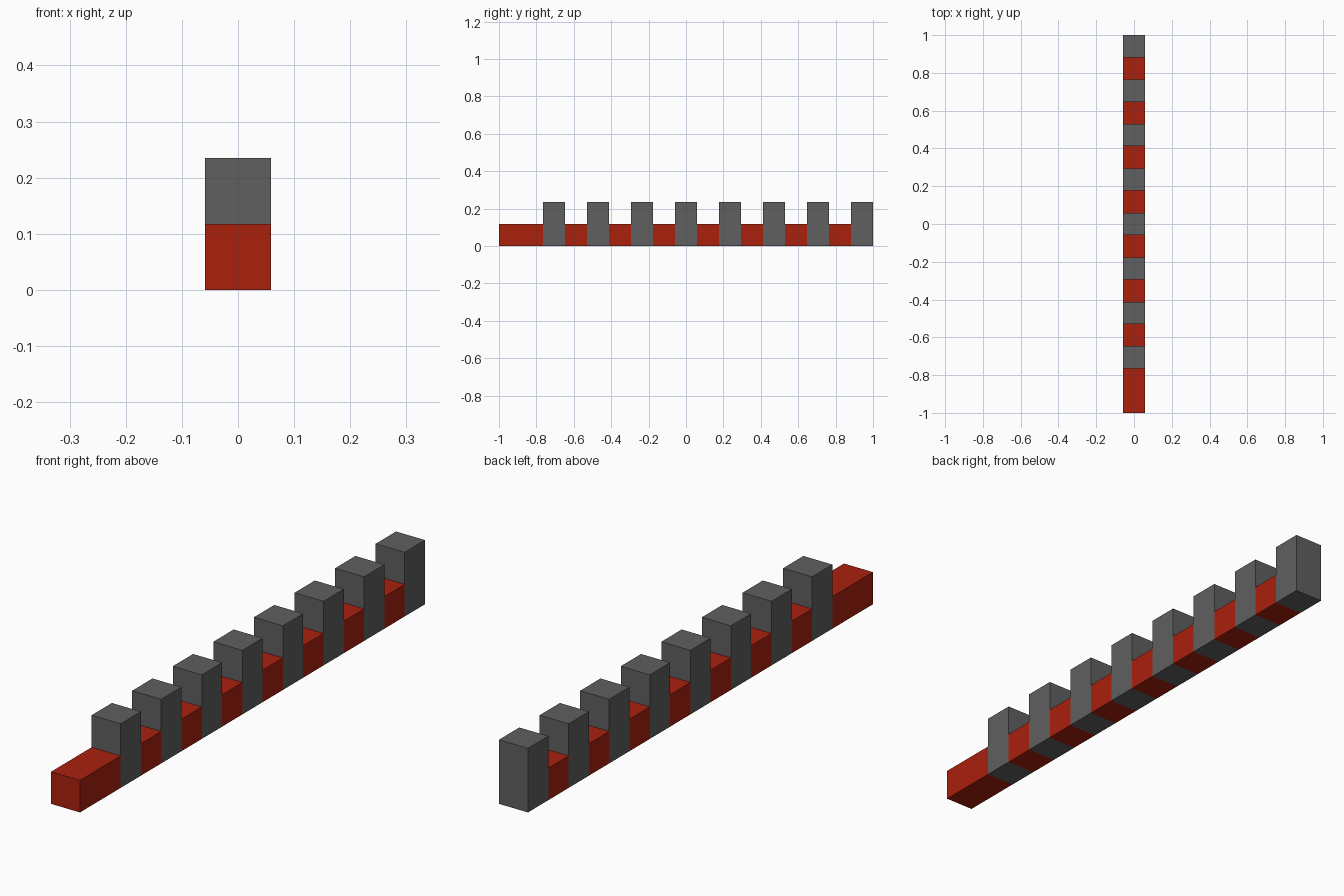
import bpy
import bmesh
from mathutils import Matrix, Vector

cube = bpy.data.objects.get("Cube")
if cube:
    bpy.data.objects.remove(cube, do_unlink=True)

UNIT = 2 / 17  # the wall is seventeen block widths long


def make_material(name, color):
    mat = bpy.data.materials.new(name)
    mat.use_nodes = True
    mat.diffuse_color = color
    mat.node_tree.nodes["Principled BSDF"].inputs["Base Color"].default_value = color
    return mat


red = make_material("brick red", (0.40, 0.015, 0.004, 1))
grey = make_material("stone grey", (0.115, 0.115, 0.115, 1))


def block(name, start, length, height, mat):
    """Box standing on the ground; start, length and height in block units."""
    size = Vector((1, length, height)) * UNIT
    center = Vector((0, -1 + (start + length / 2) * UNIT, size.z / 2))
    bm = bmesh.new()
    bmesh.ops.create_cube(bm, size=1, matrix=Matrix.LocRotScale(None, None, size))
    mesh = bpy.data.meshes.new(name)
    bm.to_mesh(mesh)
    bm.free()
    mesh.materials.append(mat)
    obj = bpy.data.objects.new(name, mesh)
    obj.location = center
    bpy.context.collection.objects.link(obj)


# Long low block at the front end
block("front_low_block", 0, 2, 1, red)

# Tall posts, with low blocks filling the gaps between them
for i in range(8):
    block(f"tall_post_{i + 1}", 2 + 2 * i, 1, 2, grey)
    if i < 7:
        block(f"low_block_{i + 1}", 3 + 2 * i, 1, 1, red)
